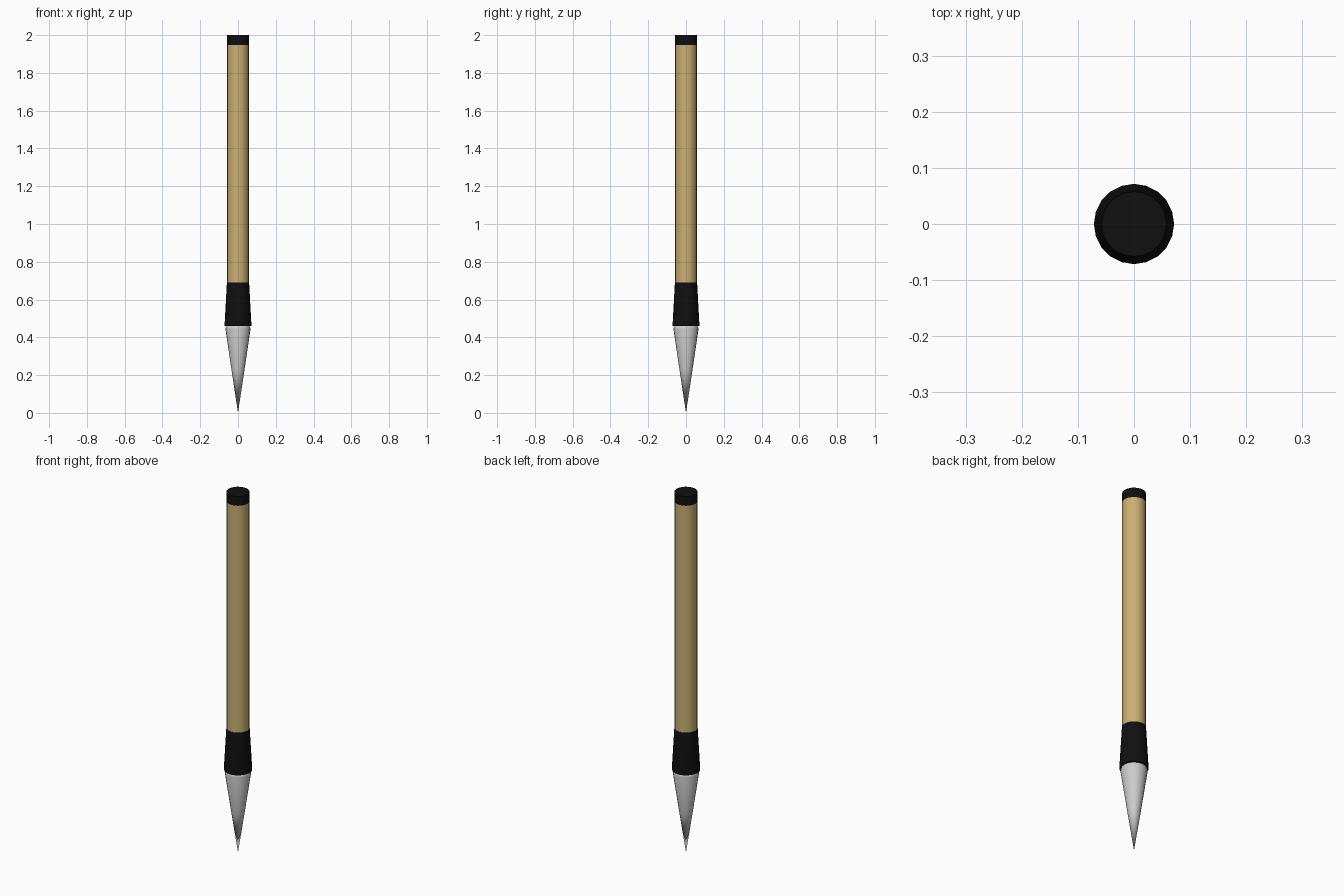
import bpy, bmesh, math

if "Cube" in bpy.data.objects:
    bpy.data.objects.remove(bpy.data.objects["Cube"])

SIDES = 20


def material(name, color):
    m = bpy.data.materials.new(name)
    m.diffuse_color = (*color, 1)
    m.use_nodes = True
    m.node_tree.nodes["Principled BSDF"].inputs["Base Color"].default_value = m.diffuse_color
    return m


def lathe(name, profile, mat=None):
    """Closed turned solid from (radius, z) points, bottom to top."""
    bm = bmesh.new()
    rings = []
    for r, z in profile:
        if r == 0:
            rings.append([bm.verts.new((0, 0, z))] * SIDES)
        else:
            rings.append([bm.verts.new((r * math.cos(2 * math.pi * i / SIDES),
                                        r * math.sin(2 * math.pi * i / SIDES), z))
                          for i in range(SIDES)])
    for low, high in zip(rings, rings[1:]):
        for i in range(SIDES):
            j = (i + 1) % SIDES
            corners = [low[i], low[j], high[j], high[i]]
            bm.faces.new(list(dict.fromkeys(corners)))
    # flat ends
    for ring in (rings[0], rings[-1]):
        if ring[0] is not ring[1]:
            bm.faces.new(ring)
    bmesh.ops.recalc_face_normals(bm, faces=bm.faces)
    mesh = bpy.data.meshes.new(name)
    bm.to_mesh(mesh)
    bm.free()
    ob = bpy.data.objects.new(name, mesh)
    bpy.context.collection.objects.link(ob)
    if mat:
        mesh.materials.append(mat)
    bpy.ops.object.select_all(action='DESELECT')
    ob.select_set(True)
    bpy.context.view_layer.objects.active = ob
    bpy.ops.object.shade_smooth_by_angle(angle=math.radians(35))
    return ob


bamboo = material("bamboo", (0.60, 0.43, 0.17))
black = material("black", (0.005, 0.005, 0.005))

# pointed bristle head, rounded over just under the ferrule
lathe("bristles", [(0, 0), (0.034, 0.225), (0.0665, 0.445), (0.064, 0.456), (0.057, 0.465)])
# tapered ferrule
lathe("ferrule", [(0.0715, 0.46), (0.0588, 0.69)], black)
# bamboo handle
lathe("handle", [(0.0575, 0.6), (0.0575, 1.95)], bamboo)
# end cap
lathe("end_cap", [(0.058, 1.948), (0.058, 2.0)], black)
